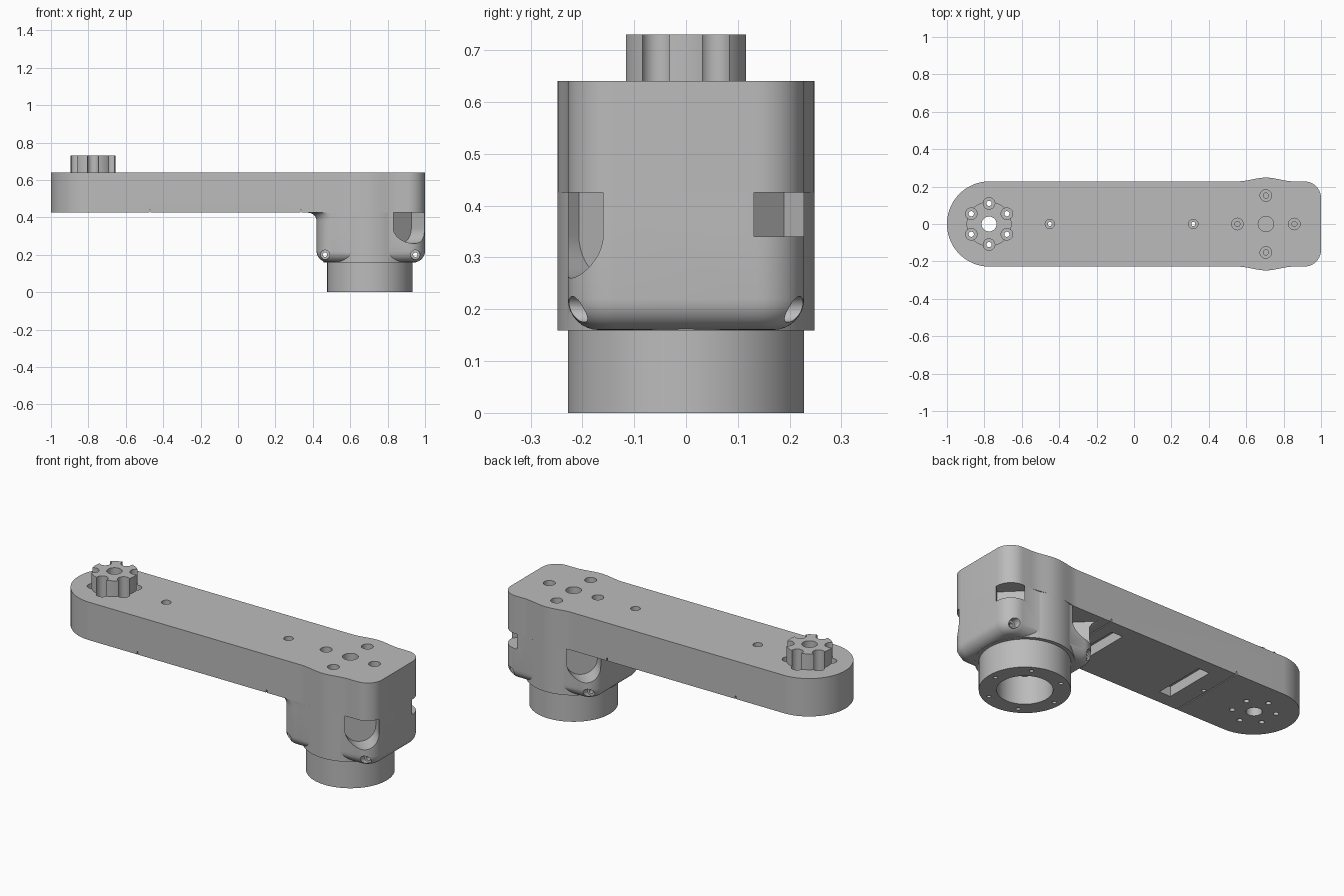
import bpy, bmesh
from math import sin, cos, pi, sqrt
from mathutils import Matrix, Vector

cube = bpy.data.objects.get("Cube")
if cube:
    bpy.data.objects.remove(cube)

grey = bpy.data.materials.new("machined_grey")
grey.use_nodes = True
grey.diffuse_color = (0.5, 0.5, 0.5, 1)
grey.node_tree.nodes["Principled BSDF"].inputs["Base Color"].default_value = (0.5, 0.5, 0.5, 1)

HALF = 0.228           # half width of the arm
MOTOR_X = 0.705        # axis of the motor end
PEG_X = -0.775         # axis of the splined end
ARM_Z, TOP_Z = 0.425, 0.64


# ---------- helpers ----------
def arc(cx, cy, r, a0, a1, n):
    return [(cx + r * cos(a0 + (a1 - a0) * i / n), cy + r * sin(a0 + (a1 - a0) * i / n))
            for i in range(n + 1)]


def circle(cx, cy, r, n):
    return arc(cx, cy, r, 0, 2 * pi, n)[:-1]


def rounded_rect(x0, x1, half, r, n=10):
    pts = []
    for k, (x, y) in enumerate([(x1 - r, half - r), (x0 + r, half - r),
                                (x0 + r, r - half), (x1 - r, r - half)]):
        pts += arc(x, y, r, k * pi / 2, (k + 1) * pi / 2, n)
    return pts


def loft(bm, sections, matrix=Matrix()):
    """Skin a list of (outline, height) sections and cap both ends."""
    rings = [[bm.verts.new(matrix @ Vector((x, y, z))) for x, y in pts] for pts, z in sections]
    n = len(rings[0])
    for a, b in zip(rings, rings[1:]):
        for i in range(n):
            j = (i + 1) % n
            bm.faces.new((a[i], a[j], b[j], b[i]))
    bm.faces.new(rings[0][::-1])
    bm.faces.new(rings[-1])


def hole(bm, x, y, profile, matrix=Matrix(), n=24):
    """Stepped round cutter from (radius, height) pairs."""
    loft(bm, [(circle(x, y, r, n), z) for r, z in profile], matrix)


def box(bm, x0, x1, y0, y1, z0, z1, matrix=Matrix()):
    loft(bm, [([(x0, y0), (x1, y0), (x1, y1), (x0, y1)], z) for z in (z0, z1)], matrix)


def make(name, bm):
    bmesh.ops.recalc_face_normals(bm, faces=bm.faces)
    me = bpy.data.meshes.new(name)
    bm.to_mesh(me)
    bm.free()
    me.materials.append(grey)
    ob = bpy.data.objects.new(name, me)
    bpy.context.collection.objects.link(ob)
    return ob


def boolean(ob, tool, operation="DIFFERENCE"):
    mod = ob.modifiers.new("cut", "BOOLEAN")
    mod.operation, mod.object, mod.solver = operation, tool, "EXACT"
    dg = bpy.context.evaluated_depsgraph_get()
    dg.update()
    me = bpy.data.meshes.new_from_object(ob.evaluated_get(dg))
    ob.modifiers.clear()
    ob.data = me


def smooth(ob):
    bpy.ops.object.select_all(action="DESELECT")
    ob.select_set(True)
    bpy.context.view_layer.objects.active = ob
    bpy.ops.object.shade_smooth_by_angle(angle=0.5)


# ---------- arm: round end, straight sides, slight swelling at the motor ----------
corner, swell = 0.09, 0.15
half_outline = arc(1 - corner, HALF - corner, corner, 0, pi / 2, 10)
for i in range(25):
    t = i / 12 - 1
    half_outline.append((MOTOR_X - swell * t, HALF + 0.02 * cos(t * pi / 2) ** 2))
half_outline += arc(HALF - 1, 0, HALF, pi / 2, pi, 28)
outline = half_outline + [(x, -y) for x, y in half_outline[-2::-1]]
bm = bmesh.new()
loft(bm, [(outline, ARM_Z), (outline, TOP_Z)])
arm = make("arm", bm)

# ---------- splined peg ----------
bm = bmesh.new()
hole(bm, PEG_X, 0, [(0.12, 0.63), (0.12, 0.73)], n=72)
peg = make("splined_peg", bm)

# ---------- motor housing: rounded bottom edge, flare into the arm ----------
sections = []
for i in range(9):
    a = i / 8 * pi / 2
    d = 0.06 * (1 - sin(a))
    sections.append((rounded_rect(0.42 + d, 1 - d, HALF - d, corner - d), 0.22 - 0.06 * cos(a)))
for i in range(7):
    a = i / 6 * pi / 2
    flare = 0.045 * (1 - cos(a))
    sections.append((rounded_rect(0.42 - flare, 1, HALF, corner), ARM_Z - 0.045 + 0.045 * sin(a)))
bm = bmesh.new()
loft(bm, sections)
housing = make("motor_housing", bm)

bm = bmesh.new()
hole(bm, MOTOR_X, 0, [(0.248, 0.159), (0.248, ARM_Z)], n=96)
collar = make("collar_helper", bm)
boolean(housing, collar, "UNION")

# ---------- mounting ring ----------
bm = bmesh.new()
hole(bm, MOTOR_X, 0, [(HALF, 0), (HALF, 0.17)], n=96)
ring = make("mounting_ring", bm)

# ---------- cutters ----------
# peg bore and six bolt holes, shared by arm and peg
bm = bmesh.new()
hole(bm, PEG_X, 0, [(0.04, 0.3), (0.04, 0.9)], n=32)
for k in range(6):
    a = pi / 6 + k * pi / 3
    hole(bm, PEG_X + 0.11 * cos(a), 0.11 * sin(a),
         [(0.014, 0.3), (0.014, 0.59), (0.031, 0.59), (0.031, 0.9)])
peg_cutter = make("peg_cutter", bm)

# cover screws, motor screws, underside slots and seams
bm = bmesh.new()
for x in (-0.45, 0.317):
    hole(bm, x, 0, [(0.011, 0.3), (0.011, 0.6), (0.025, 0.6), (0.025, 0.9)])
hole(bm, MOTOR_X, 0, [(0.041, 0.59), (0.041, 0.9)], n=32)
for k in range(4):
    hole(bm, MOTOR_X + 0.152 * cos(k * pi / 2), 0.152 * sin(k * pi / 2),
         [(0.014, 0.5), (0.014, 0.6), (0.031, 0.6), (0.031, 0.9)])
for x in (-0.36, 0.2):
    box(bm, x, x + 0.07, -0.15, 0.15, 0.3, 0.48)
for x in (-0.473, 0.334):
    box(bm, x, x + 0.006, -0.4, 0.4, 0.3, ARM_Z + 0.016)
arm_cutter = make("arm_cutter", bm)

# corner pockets: two U shaped, one square, all facing diagonally outwards
bm = bmesh.new()


def pocket(x, y, angle, points):
    # local x runs across the pocket, local y up, local z outwards
    out = Vector((cos(angle), sin(angle), 0))
    across = Vector((-sin(angle), cos(angle), 0))
    m = Matrix((across, Vector((0, 0, 1)), out)).transposed().to_4x4()
    m.translation = (x, y, 0)
    loft(bm, [(points, 0), (points, 0.4)], m)


r = 0.083
u_shape = [(r, 0.5)] + arc(0, 0.26 + r, r, 0, -pi, 20) + [(-r, 0.5)]
pocket(0.868, -0.148, -pi / 4, u_shape)
pocket(0.552, 0.148, 3 * pi / 4, u_shape)
pocket(0.91, 0.14, pi / 4, [(-0.07, 0.34), (0.07, 0.34), (0.07, 0.5), (-0.07, 0.5)])

# cross screws near the lower corners
along_y = Matrix.Rotation(pi / 2, 4, "X")
for x in (0.465, 0.948):
    hole(bm, x, 0.2, [(0.025, -0.4), (0.025, -0.185), (0.012, -0.185),
                      (0.012, 0.185), (0.025, 0.185), (0.025, 0.4)], along_y)
housing_cutter = make("housing_cutter", bm)

# ring bore and bolt holes
bm = bmesh.new()
hole(bm, MOTOR_X, 0, [(0.14, -0.1), (0.14, 0.3)], n=64)
for k in range(6):
    a = k * pi / 3
    hole(bm, MOTOR_X + 0.19 * cos(a), 0.19 * sin(a), [(0.011, -0.1), (0.011, 0.05)], n=12)
ring_cutter = make("ring_cutter", bm)

for ob, tool in ((arm, peg_cutter), (peg, peg_cutter), (arm, arm_cutter),
                 (housing, housing_cutter), (ring, ring_cutter)):
    boolean(ob, tool)
for tool in (collar, peg_cutter, arm_cutter, housing_cutter, ring_cutter):
    bpy.data.objects.remove(tool)
for ob in (arm, peg, housing, ring):
    smooth(ob)
